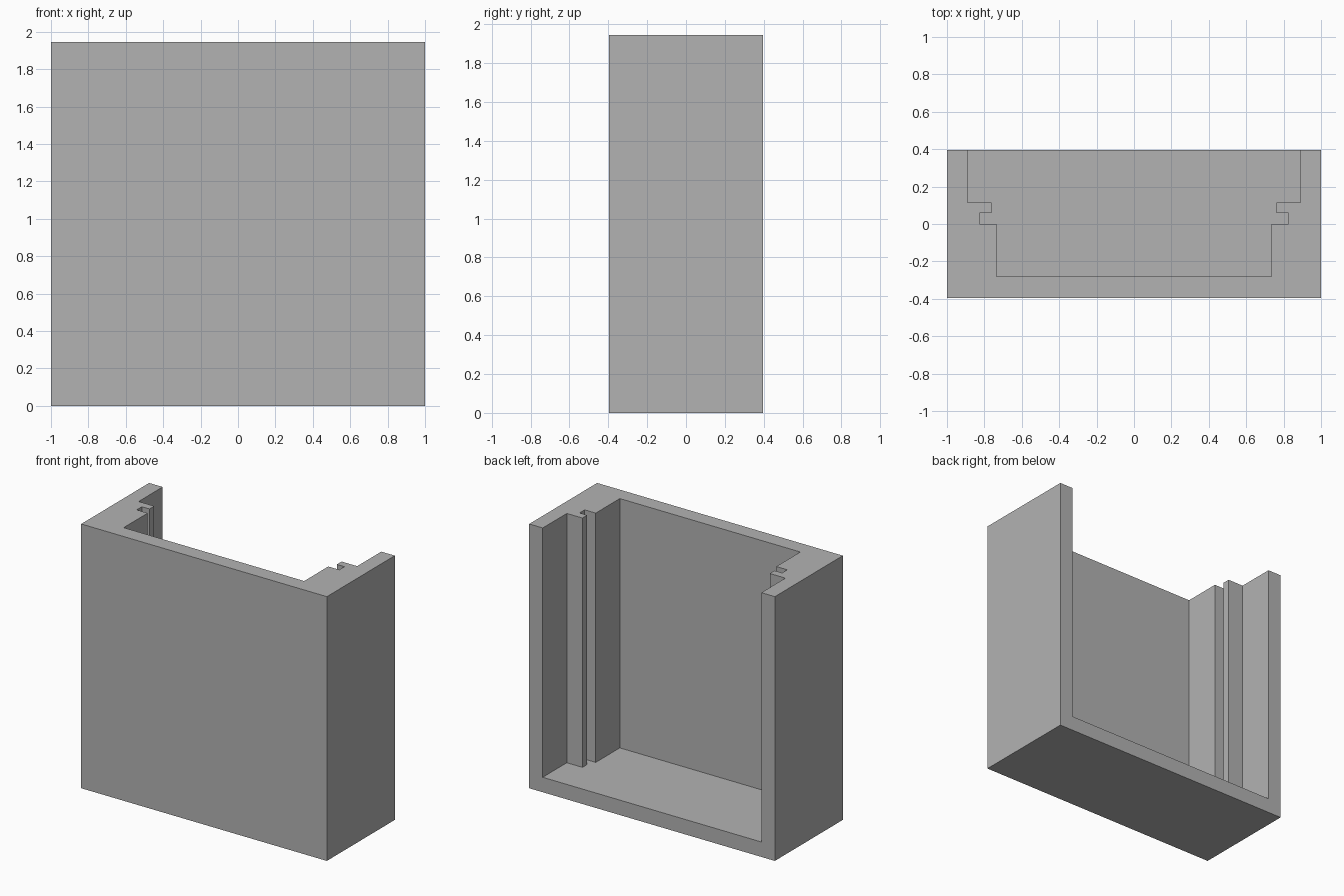
import bpy
import bmesh

default = bpy.data.objects.get("Cube")
if default:
    bpy.data.objects.remove(default, do_unlink=True)

HALF_DEPTH = 0.395
HEIGHT = 1.945
FLOOR = 0.11

grey = bpy.data.materials.new("plain_grey")
grey.use_nodes = True
colour = (0.45, 0.45, 0.45, 1.0)
grey.diffuse_color = colour
bsdf = next(n for n in grey.node_tree.nodes if n.type == "BSDF_PRINCIPLED")
bsdf.inputs["Base Color"].default_value = colour


def mirrored_prism(name, half_profile, bottom, top):
    """Extrude a plan outline, given for +x and mirrored to -x."""
    outline = half_profile + [(-x, y) for x, y in reversed(half_profile)]
    bm = bmesh.new()
    base = bm.faces.new([bm.verts.new((x, y, bottom)) for x, y in outline])
    extruded = bmesh.ops.extrude_face_region(bm, geom=[base])["geom"]
    moved = [v for v in extruded if isinstance(v, bmesh.types.BMVert)]
    bmesh.ops.translate(bm, verts=moved, vec=(0, 0, top - bottom))
    bmesh.ops.recalc_face_normals(bm, faces=bm.faces)
    mesh = bpy.data.meshes.new(name)
    bm.to_mesh(mesh)
    bm.free()
    mesh.materials.append(grey)
    obj = bpy.data.objects.new(name, mesh)
    bpy.context.scene.collection.objects.link(obj)
    return obj


# Solid block for the housing
housing = mirrored_prism(
    "open_housing", [(1, -HALF_DEPTH), (1, HALF_DEPTH)], 0, HEIGHT)

# Cavity with stepped side walls, guide ribs and slots, open at top and back
cavity = mirrored_prism("cavity_cutter", [
    (0.735, -0.28), (0.735, 0.0),
    (0.825, 0.0), (0.825, 0.06),
    (0.763, 0.06), (0.763, 0.115),
    (0.89, 0.115), (0.89, HALF_DEPTH + 0.2),
], FLOOR, HEIGHT + 0.2)
cavity.hide_render = True

# Cut the cavity and keep the result as plain mesh
cut = housing.modifiers.new("cavity", "BOOLEAN")
cut.operation = "DIFFERENCE"
cut.solver = "EXACT"
cut.object = cavity
bpy.context.view_layer.objects.active = housing
bpy.ops.object.modifier_apply(modifier=cut.name)
bpy.data.objects.remove(cavity, do_unlink=True)
